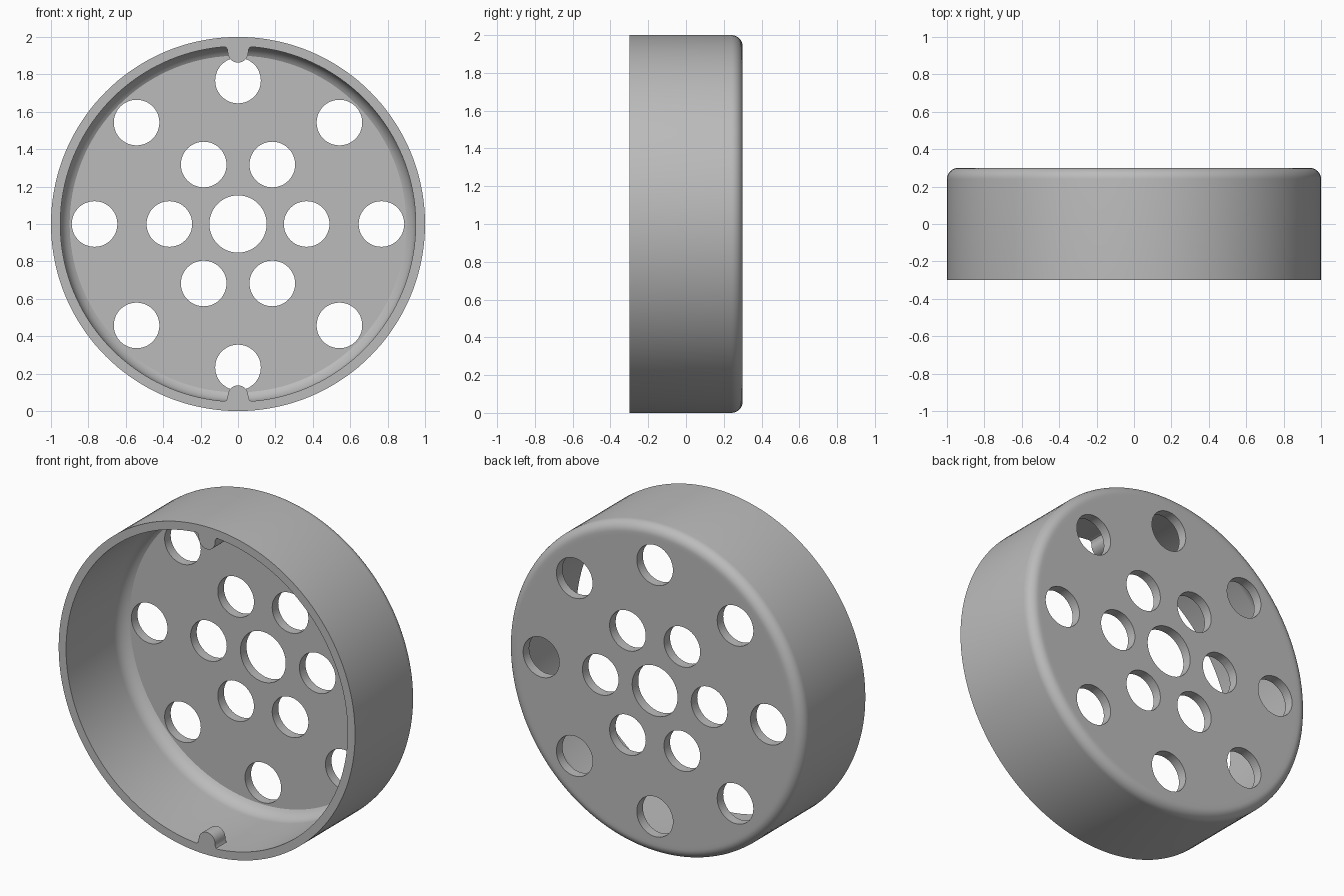
import bpy, bmesh
from math import cos, sin, pi, radians
from mathutils import Vector, Matrix

if "Cube" in bpy.data.objects:
    bpy.data.objects.remove(bpy.data.objects["Cube"])

CENTRE = Vector((0, 0, 1))
FRONT, BACK = -0.3, 0.3

grey = bpy.data.materials.new("light_grey")
grey.use_nodes = True
grey.diffuse_color = (0.5, 0.5, 0.5, 1)
grey.node_tree.nodes["Principled BSDF"].inputs["Base Color"].default_value = (0.5, 0.5, 0.5, 1)


def make_object(name, bm):
    bmesh.ops.recalc_face_normals(bm, faces=bm.faces)
    mesh = bpy.data.meshes.new(name)
    bm.to_mesh(mesh)
    bm.free()
    mesh.materials.append(grey)
    obj = bpy.data.objects.new(name, mesh)
    bpy.context.collection.objects.link(obj)
    return obj


def activate(obj):
    bpy.ops.object.select_all(action="DESELECT")
    obj.select_set(True)
    bpy.context.view_layer.objects.active = obj


def arc(r, y, radius, start, end, steps):
    angles = [radians(start + (end - start) * i / steps) for i in range(steps + 1)]
    return [(r + radius * cos(a), y + radius * sin(a)) for a in angles]


# Dish: one closed section of rim, wall, rounded back and floor, turned about y
inner = arc(0.85, 0.155, 0.1, 0, 60, 8)
floor_y = inner[-1][1]
section = [(0.95, FRONT), (1, FRONT)]
section += arc(0.94, BACK - 0.06, 0.06, 0, 90, 8)
section += [(0.92, BACK), (0.153, BACK), (0.153, floor_y)]
section += inner[::-1]

bm = bmesh.new()
verts = [bm.verts.new((r, y, 1)) for r, y in section]
edges = [bm.edges.new((v, verts[(i + 1) % len(verts)])) for i, v in enumerate(verts)]
bmesh.ops.spin(bm, geom=verts + edges, cent=CENTRE, axis=(0, 1, 0),
               angle=2 * pi, steps=144, use_merge=True)
bmesh.ops.remove_doubles(bm, verts=bm.verts, dist=0.0001)
dish = make_object("perforated_dish", bm)

# Holes: an inner ring of six and an outer ring of eight
bm = bmesh.new()
for count, ring in ((6, 0.367), (8, 0.767)):
    for i in range(count):
        a = 2 * pi * i / count
        place = Matrix.Translation((ring * cos(a), BACK, 1 + ring * sin(a)))
        bmesh.ops.create_cone(bm, cap_ends=True, segments=48, radius1=0.122,
                              radius2=0.122, depth=0.3,
                              matrix=place @ Matrix.Rotation(pi / 2, 4, "X"))
cutter = make_object("hole_cutter", bm)
cutter.hide_render = True
activate(dish)
cut = dish.modifiers.new("holes", "BOOLEAN")
cut.operation = "DIFFERENCE"
cut.solver = "EXACT"
cut.object = cutter
bpy.ops.object.modifier_apply(modifier=cut.name)
bpy.data.objects.remove(cutter)
bpy.ops.object.shade_smooth_by_angle(angle=radians(25))


# Locating tabs: round-ended lugs with flared roots inside the front rim
def make_tab(name, side):
    half = [(0.08, 0.965), (0.08, 0.95), (0.063, 0.944), (0.055, 0.93)]
    tip = [(x, r) for x, r in arc(0, 0.918, 0.055, 0, -180, 16)]
    outline = half + tip + [(-x, r) for x, r in reversed(half)]
    bm = bmesh.new()
    face = bm.faces.new([bm.verts.new((x, FRONT, 1 + side * r)) for x, r in outline])
    grown = bmesh.ops.extrude_face_region(bm, geom=[face])["geom"]
    bmesh.ops.translate(bm, vec=(0, 0.1, 0),
                        verts=[g for g in grown if isinstance(g, bmesh.types.BMVert)])
    tab = make_object(name, bm)
    activate(tab)
    bpy.ops.object.shade_smooth_by_angle(angle=radians(40))


make_tab("top_tab", 1)
make_tab("bottom_tab", -1)
